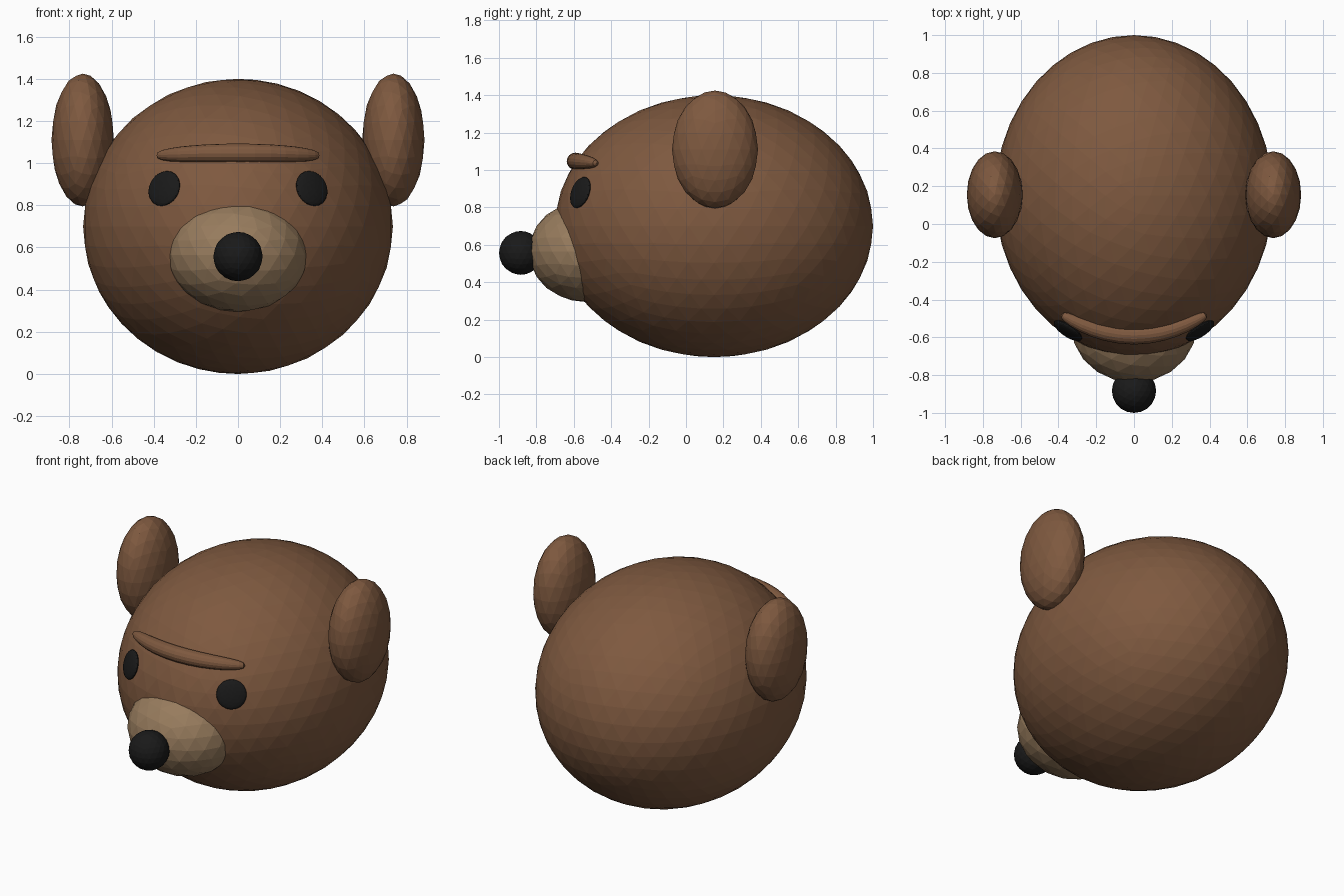
import bpy, bmesh
from mathutils import Matrix, Vector

if "Cube" in bpy.data.objects:
    bpy.data.objects.remove(bpy.data.objects["Cube"])


def material(name, rgb):
    m = bpy.data.materials.new(name)
    m.diffuse_color = (*rgb, 1)
    m.use_nodes = True
    m.node_tree.nodes["Principled BSDF"].inputs["Base Color"].default_value = m.diffuse_color
    return m


brown = material("brown", (0.21, 0.10, 0.05))
tan = material("tan", (0.31, 0.20, 0.11))
black = material("black", (0.01, 0.01, 0.01))


def finish(name, bm, mat):
    me = bpy.data.meshes.new(name)
    bm.to_mesh(me)
    bm.free()
    me.materials.append(mat)
    ob = bpy.data.objects.new(name, me)
    bpy.context.collection.objects.link(ob)
    return ob


def ellipsoid(name, centre, radii, subdiv, mat, rot=Matrix.Identity(4)):
    bm = bmesh.new()
    bmesh.ops.create_icosphere(bm, subdivisions=subdiv, radius=1)
    bm.transform(Matrix.Translation(centre) @ rot @ Matrix.Diagonal((*radii, 1)))
    return finish(name, bm, mat)


# head, muzzle and nose
HC, HR = Vector((0, 0.15, 0.7)), Vector((0.735, 0.85, 0.7))
ellipsoid("head", HC, HR, 4, brown)
ellipsoid("muzzle", (0, -0.54, 0.565), (0.332, 0.30, 0.27), 3, tan)
ellipsoid("nose", (0, -0.883, 0.557), (0.117, 0.117, 0.117), 3, black)

# ears and eyes; the eyes are flattened discs lying on the head surface
for side, s in (("left", 1), ("right", -1)):
    ellipsoid("ear_" + side, (s * 0.737, 0.155, 1.11), (0.148, 0.23, 0.315), 3, brown)
    x, z = s * 0.35, 0.88
    y = HC.y - HR.y * (1 - (x / HR.x) ** 2 - ((z - HC.z) / HR.z) ** 2) ** 0.5
    normal = Vector((x / HR.x**2, (y - HC.y) / HR.y**2, (z - HC.z) / HR.z**2))
    rot = normal.to_track_quat('Z', 'Y').to_matrix().to_4x4()
    ellipsoid("eye_" + side, (x, y, z), (0.087, 0.087, 0.022), 3, black, rot)

# single brow: blunt-ended spindle bent around the forehead
bm = bmesh.new()
bmesh.ops.create_uvsphere(bm, u_segments=16, v_segments=16, radius=1)
for v in bm.verts:
    t, a, b = v.co.z, v.co.x, v.co.y
    r = max(1 - t * t, 1e-6) ** 0.5
    full = r ** -0.35 if r > 0.01 else 1
    px = 0.385 * t
    n = Vector((1.5 * px, -1, 0)).normalized()
    off = 0.048 * a * full
    v.co = (px + n.x * off, -0.59 + 0.75 * px * px + n.y * off,
            1.047 - 0.05 * t * t * 0.2 + 0.046 * b * full)
bmesh.ops.recalc_face_normals(bm, faces=bm.faces)
finish("brow", bm, brown)
